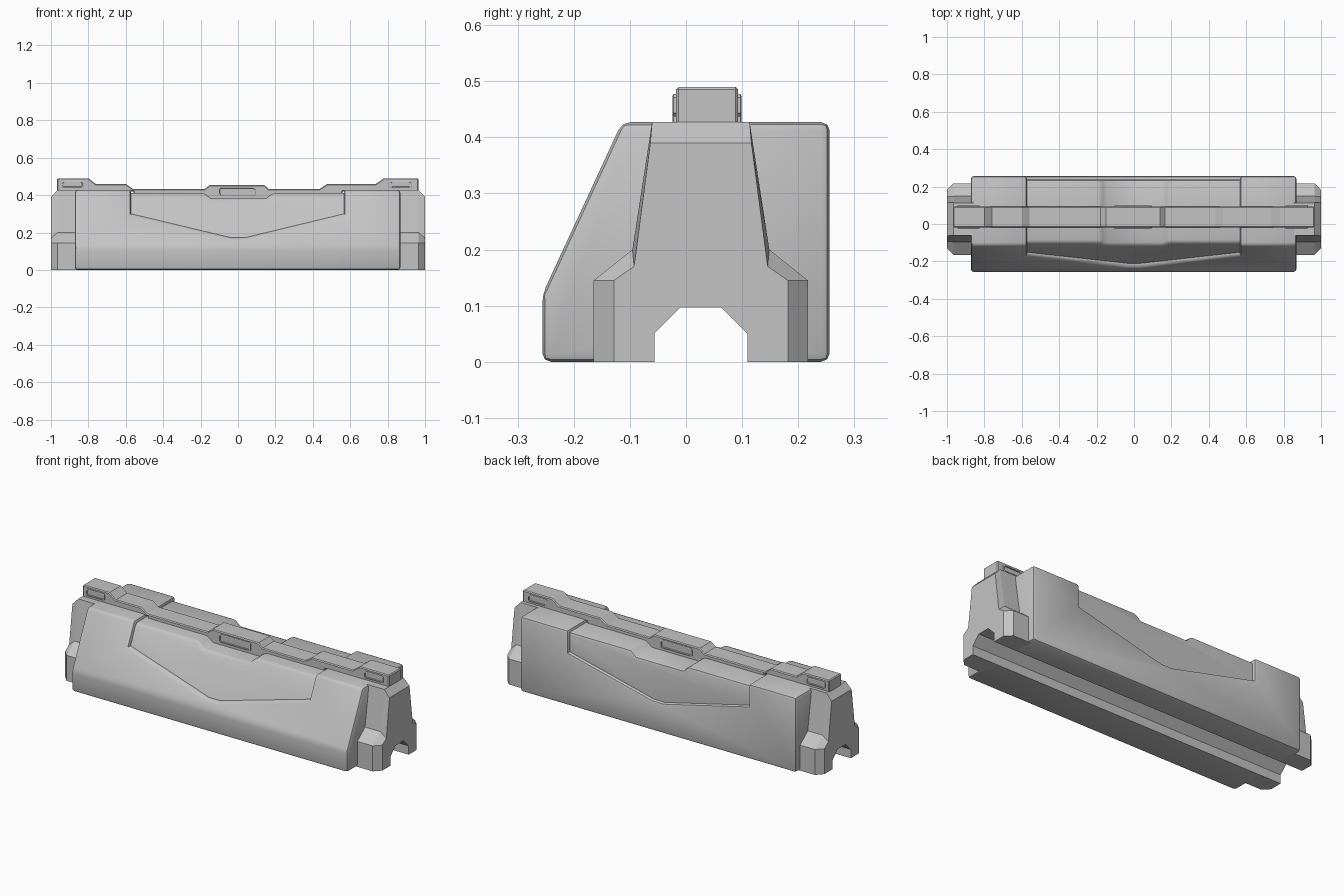
import bpy, bmesh

if "Cube" in bpy.data.objects:
    bpy.data.objects.remove(bpy.data.objects["Cube"])

grey = bpy.data.materials.new("concrete_grey")
grey.use_nodes = True
grey.diffuse_color = (0.55, 0.55, 0.55, 1)
grey.node_tree.nodes["Principled BSDF"].inputs["Base Color"].default_value = grey.diffuse_color


def loft(name, sections):
    """Skin matching rings of 3D points and cap both ends."""
    bm = bmesh.new()
    rings = [[bm.verts.new(p) for p in s] for s in sections]
    n = len(rings[0])
    for a, b in zip(rings, rings[1:]):
        for i in range(n):
            j = (i + 1) % n
            bm.faces.new((a[i], a[j], b[j], b[i]))
    bm.faces.new(rings[0])
    bm.faces.new(rings[-1])
    bmesh.ops.recalc_face_normals(bm, faces=bm.faces)
    mesh = bpy.data.meshes.new(name)
    bm.to_mesh(mesh)
    bm.free()
    mesh.materials.append(grey)
    ob = bpy.data.objects.new(name, mesh)
    bpy.context.collection.objects.link(ob)
    return ob


def prism_x(name, yz, x0, x1):
    return loft(name, [[(x, y, z) for y, z in yz] for x in (x0, x1)])


def prism_y(name, xz, y0, y1):
    return loft(name, [[(x, y, z) for x, z in xz] for y in (y0, y1)])


def cut(ob, cutter):
    """Subtract the cutter, keep the result as plain mesh."""
    mod = ob.modifiers.new("cut", 'BOOLEAN')
    mod.operation = 'DIFFERENCE'
    mod.solver = 'EXACT'
    mod.object = cutter
    deps = bpy.context.evaluated_depsgraph_get()
    mesh = bpy.data.meshes.new_from_object(ob.evaluated_get(deps))
    ob.modifiers.clear()
    ob.data = mesh
    bpy.data.objects.remove(cutter)


def soften(ob, width, segments, angle):
    """Bevel the convex edges only."""
    bm = bmesh.new()
    bm.from_mesh(ob.data)
    bmesh.ops.remove_doubles(bm, verts=bm.verts, dist=0.0005)
    bmesh.ops.dissolve_limit(bm, angle_limit=0.01, verts=bm.verts, edges=bm.edges)
    edges = [e for e in bm.edges if len(e.link_faces) == 2
             and e.is_convex and e.calc_face_angle(0) > angle]
    bmesh.ops.bevel(bm, geom=edges, offset=width, segments=segments,
                    profile=0.5, affect='EDGES', clamp_overlap=True)
    bm.to_mesh(ob.data)
    bm.free()


def smooth(ob):
    bpy.ops.object.select_all(action='DESELECT')
    ob.select_set(True)
    bpy.context.view_layer.objects.active = ob
    bpy.ops.object.shade_smooth_by_angle(angle=0.7)


# Main body with a V-shaped recess on the front, top and back
body = prism_x("barrier_body", [(-0.256, 0), (-0.256, 0.12), (-0.114, 0.427),
                                (0.256, 0.427), (0.256, 0)], -0.872, 0.868)
recess = prism_y("recess_cutter", [(-0.572, 0.6), (-0.572, 0.3), (-0.035, 0.172),
                                   (0.035, 0.172), (0.567, 0.3), (0.567, 0.6)], -0.4, 0.4)
core = prism_x("core_cutter", [(-0.234, 0.05), (-0.234, 0.12), (-0.1, 0.411),
                               (0.237, 0.411), (0.237, 0.05)], -0.8, 0.8)
cut(recess, core)
cut(body, recess)
dip = prism_y("dip_cutter", [(-0.19, 0.45), (-0.18, 0.411), (-0.145, 0.382),
                             (0.15, 0.382), (0.185, 0.411), (0.195, 0.45)], -0.5, 0.5)
cut(body, dip)
soften(body, 0.015, 2, 0.3)

# Drain channel under the body
MID = 0.0265
channel = [(0.083, 0), (0.083, 0.05), (0.036, 0.097)]


def both_sides(half):
    """Turn half widths into a closed outline about the middle plane."""
    return [(MID + w, z) for w, z in half] + [(MID - w, z) for w, z in reversed(half)]


cut(body, prism_x("channel_cutter", both_sides([(0.083, -0.1)] + channel), -1.2, 1.2))
smooth(body)

# End posts with chamfered feet, mirrored left to right
inner = [(0.191, 0), (0.191, 0.145), (0.122, 0.2), (0.087, 0.427)]
outer = [(0.155, 0), (0.155, 0.145), (0.119, 0.17), (0.09, 0.39)]


def post_section(x, side):
    return [(x, y, z) for y, z in both_sides(channel[::-1] + side)]


post = loft("end_posts", [post_section(0.855, inner), post_section(0.965, inner),
                          post_section(1.0, outer)])
post.modifiers.new("mirror", 'MIRROR')

# Stepped top rail
rail_top = [(-0.968, 0.49), (-0.8, 0.49), (-0.76, 0.459), (-0.6, 0.459), (-0.56, 0.432),
            (-0.18, 0.432), (-0.15, 0.455), (0.14, 0.455), (0.165, 0.432), (0.435, 0.432),
            (0.475, 0.459), (0.735, 0.459), (0.78, 0.49), (0.965, 0.49)]
rail_base = [(0.965, 0.42), (0.56, 0.42), (0.55, 0.36), (-0.55, 0.36), (-0.56, 0.42),
             (-0.968, 0.42)]
Y0, Y1 = -0.018, 0.093
rail = prism_y("top_rail", rail_top + rail_base, Y0, Y1)
soften(rail, 0.005, 1, 0.8)


# Raised frames on both sides of the rail
def frame(name, x, z, w, h, y, out):
    def ring(shrink, depth):
        a, b, c = w - shrink, h - shrink, 0.006
        pts = [(a, b - c), (a - c, b), (c - a, b), (-a, b - c),
               (-a, c - b), (c - a, -b), (a - c, -b), (a, c - b)]
        return [(x + px, y + out * depth, z + pz) for px, pz in pts]
    loft(name, [ring(0, -0.004), ring(0, 0.004), ring(0.003, 0.006),
                ring(0.007, 0.006), ring(0.008, 0.001)])


for side, y, out in (("front", Y0, -1), ("back", Y1, 1)):
    frame(side + "_middle_frame", -0.005, 0.42, 0.1, 0.024, y, out)
    frame(side + "_left_frame", 0.87, 0.457, 0.06, 0.02, y, out)
    frame(side + "_right_frame", -0.885, 0.457, 0.06, 0.02, y, out)
